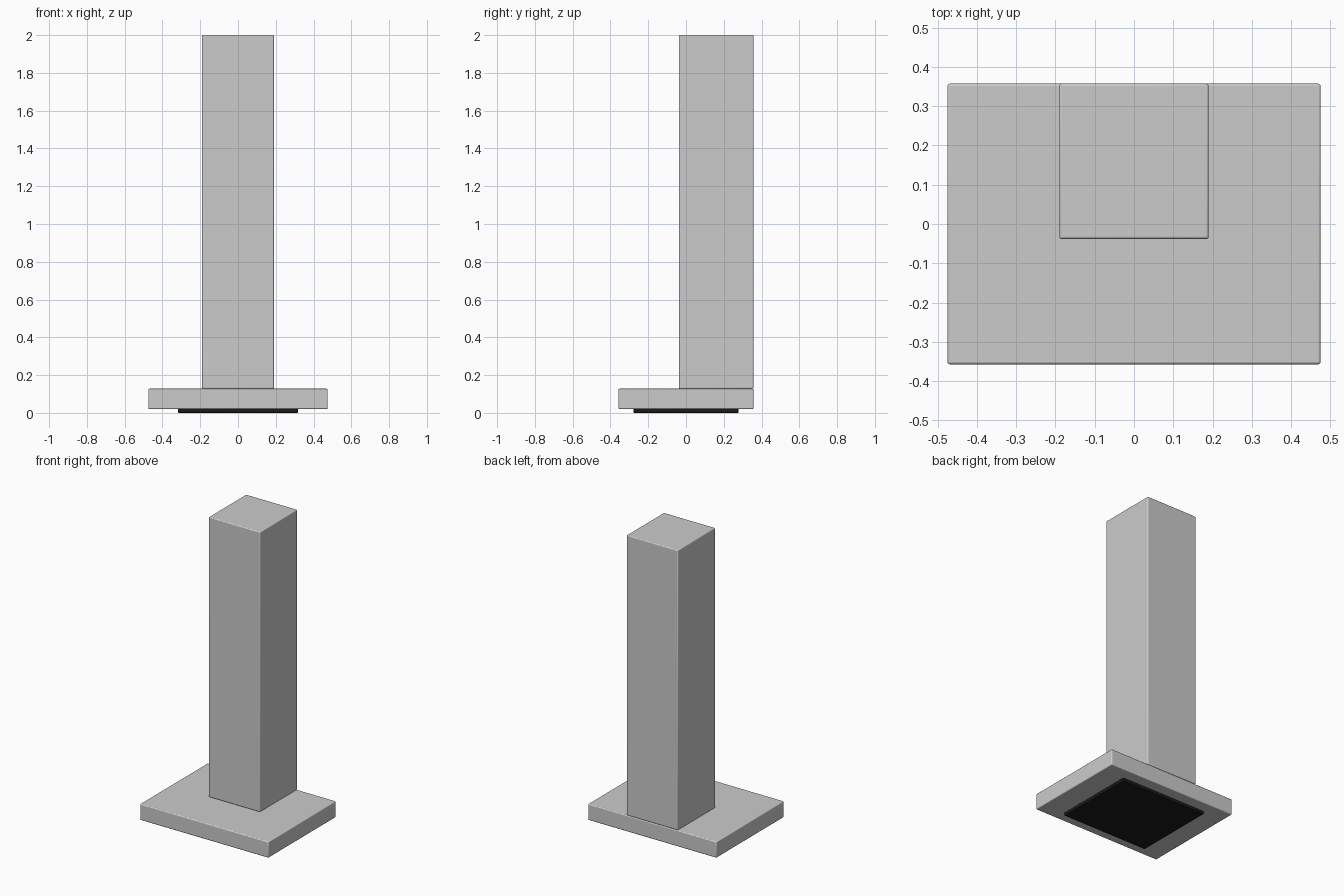
import bpy

if "Cube" in bpy.data.objects:
    bpy.data.objects.remove(bpy.data.objects["Cube"])


def box(name, x, y, z, bevel):
    """Bevelled, smooth-shaded box from (min, max) ranges."""
    bpy.ops.mesh.primitive_cube_add(size=1)
    ob = bpy.context.object
    ob.name = name
    for v in ob.data.vertices:
        for i, (lo, hi) in enumerate((x, y, z)):
            v.co[i] = lo if v.co[i] < 0 else hi
    m = ob.modifiers.new("soft_edges", 'BEVEL')
    m.width = bevel
    m.segments = 3
    bpy.ops.object.shade_smooth_by_angle()
    return ob


# Flat canopy slab
box("hood_canopy", (-0.475, 0.475), (-0.357, 0.357), (0.02, 0.128), 0.006)

# Tall duct cover, flush with the back of the canopy
box("chimney", (-0.19, 0.19), (-0.038, 0.357), (0.128, 2.0), 0.006)

# Dark filter panel under the canopy
panel = box("filter_panel", (-0.317, 0.317), (-0.278, 0.278), (0.0, 0.03), 0.004)
black = bpy.data.materials.new("filter_black")
black.diffuse_color = (0.01, 0.01, 0.01, 1)
black.use_nodes = True
black.node_tree.nodes["Principled BSDF"].inputs["Base Color"].default_value = black.diffuse_color
panel.data.materials.append(black)
